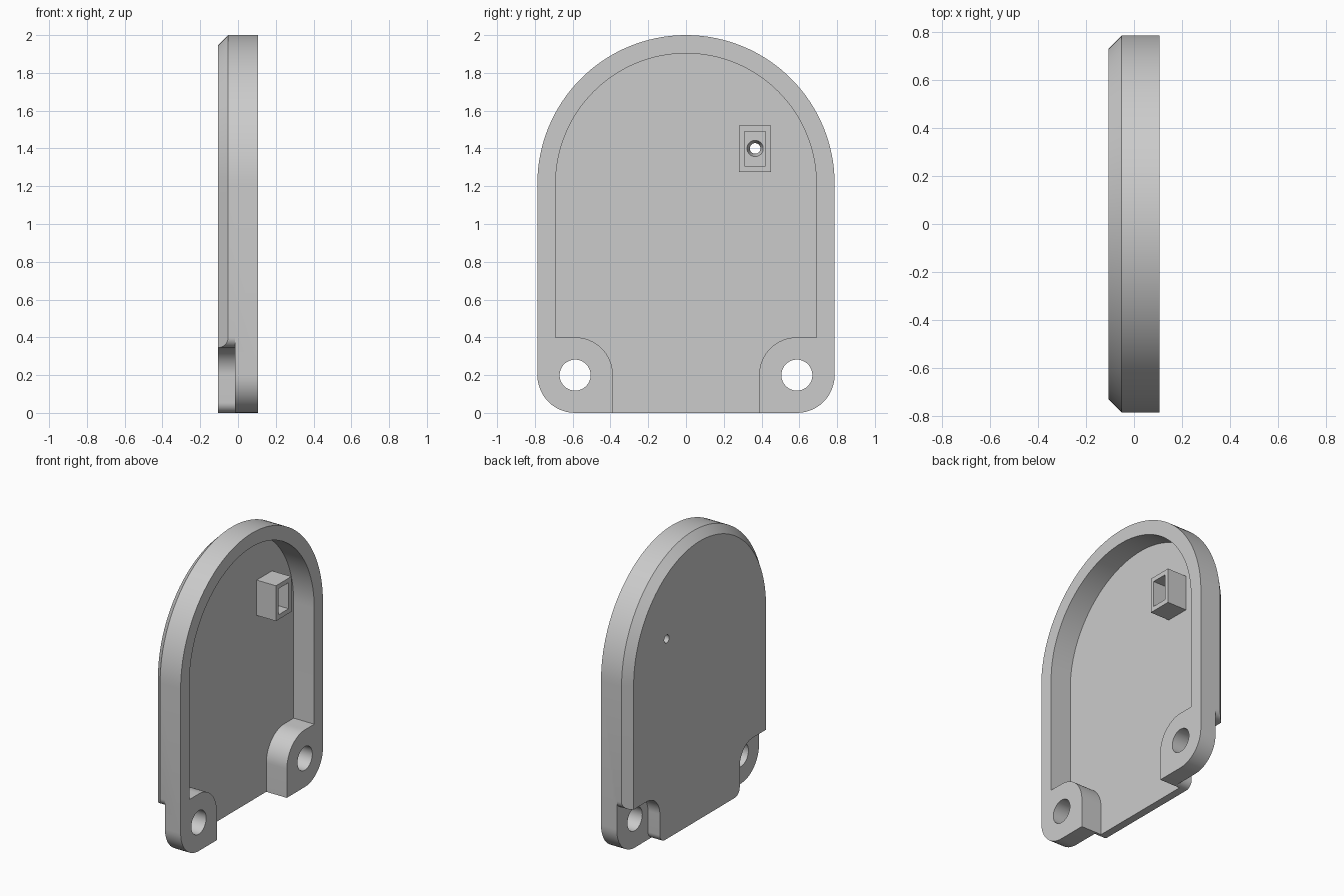
import bpy, bmesh
from math import sin, cos, pi

cube = bpy.data.objects.get("Cube")
if cube:
    bpy.data.objects.remove(cube, do_unlink=True)

# Main dimensions (thickness runs along x)
BACK, FRONT = -0.107, 0.107
WALL = 0.055
FLOOR = BACK + WALL
R = 0.787                  # arch radius
ARCH_Z = 2 - R             # arch centre height
RIM = 0.097
HOLE_Y, HOLE_Z = 0.587, 0.2

grey = bpy.data.materials.new("light grey")
grey.use_nodes = True
colour = (0.6, 0.6, 0.6, 1)
grey.diffuse_color = colour
grey.node_tree.nodes["Principled BSDF"].inputs["Base Color"].default_value = colour


def arc(cy, cz, ry, start, end, steps, rz=None):
    """Points of an arc in the y-z plane, angles in degrees."""
    rz = ry if rz is None else rz
    angles = [(start + (end - start) * i / steps) * pi / 180 for i in range(steps + 1)]
    return [(cy + ry * cos(a), cz + rz * sin(a)) for a in angles]


def loft(name, layers):
    """Solid through matching (x, outline) layers."""
    bm = bmesh.new()
    rings = [[bm.verts.new((x, y, z)) for y, z in outline] for x, outline in layers]
    for a, b in zip(rings, rings[1:]):
        for i in range(len(a)):
            j = (i + 1) % len(a)
            bm.faces.new((a[i], a[j], b[j], b[i]))
    bm.faces.new(rings[0])
    bm.faces.new(rings[-1])
    bmesh.ops.recalc_face_normals(bm, faces=bm.faces)
    mesh = bpy.data.meshes.new(name)
    bm.to_mesh(mesh)
    bm.free()
    mesh.materials.append(grey)
    obj = bpy.data.objects.new(name, mesh)
    bpy.context.collection.objects.link(obj)
    return obj


def prism(name, outline, x0, x1):
    return loft(name, [(x0, outline), (x1, outline)])


def rect(y0, y1, z0, z1):
    return [(y0, z0), (y1, z0), (y1, z1), (y0, z1)]


def activate(obj):
    bpy.ops.object.select_all(action='DESELECT')
    obj.select_set(True)
    bpy.context.view_layer.objects.active = obj


def cut(obj, cutter):
    """Subtract the cutter and discard it."""
    cutter.hide_render = True
    mod = obj.modifiers.new("cut", 'BOOLEAN')
    mod.operation = 'DIFFERENCE'
    mod.solver = 'EXACT'
    mod.object = cutter
    activate(obj)
    bpy.ops.object.modifier_apply(modifier=mod.name)
    bpy.data.objects.remove(cutter, do_unlink=True)


def mirrored(outline, side):
    return [(side * y, z) for y, z in outline]


def shell_outline(inset):
    """Arched plate with rounded lower corners; the bottom edge is not inset."""
    corner = 0.2 - inset
    return (arc(0, ARCH_Z, R - inset, 0, 180, 64)
            + arc(-HOLE_Y, HOLE_Z, corner, 180, 270, 12, 0.2)
            + arc(HOLE_Y, HOLE_Z, corner, 270, 360, 12, 0.2))


# Arched cover with a chamfered back edge
cover = loft("arched_cover", [(FRONT, shell_outline(0)),
                              (FLOOR, shell_outline(0)),
                              (BACK, shell_outline(WALL))])

# Open cavity that leaves the rim and two corner bosses
boss = arc(HOLE_Y, HOLE_Z, 0.2, 180, 90, 16)
cavity = (arc(0, ARCH_Z, R - RIM, 0, 180, 64)
          + [(-R + RIM, 0.4)] + mirrored(boss[::-1], -1)
          + [(-0.387, -0.1), (0.387, -0.1)] + boss + [(R - RIM, 0.4)])
cut(cover, prism("cavity_cutter", cavity, FLOOR, 0.3))

# Recesses behind the bosses, with flared ends, and the screw holes
recess = ([(0.9, -0.1), (0.387, -0.1)]
          + arc(0.387, WALL, WALL, -90, 0, 8)
          + arc(HOLE_Y, HOLE_Z, 0.2 - WALL, 180, 90, 16)
          + arc(R - WALL, 0.4, WALL, -90, 0, 8) + [(0.9, 0.4)])
for side in (-1, 1):
    cut(cover, prism("recess_cutter", mirrored(recess, side), -0.3, -0.015))
    hole = arc(side * HOLE_Y, HOLE_Z, 0.082, 0, 354, 59)
    cut(cover, prism("screw_hole_cutter", hole, -0.3, 0.3))

# Tapered pin hole through the floor
PIN_Y, PIN_Z = 0.366, 1.4
cut(cover, loft("pin_hole_cutter", [
    (x, arc(PIN_Y, PIN_Z, r, 0, 350, 35))
    for x, r in ((-0.2, 0.028), (BACK + 0.015, 0.028), (FLOOR, 0.043), (FLOOR + 0.02, 0.043))]))

# Rectangular socket around the pin hole
socket = prism("socket", rect(0.281, 0.451, 1.275, 1.522), FLOOR - 0.005, 0.097)
cut(socket, prism("socket_cutter", rect(0.309, 0.421, 1.308, 1.49), -0.3, 0.3))

for obj in (cover, socket):
    activate(obj)
    bpy.ops.object.shade_smooth_by_angle(angle=pi / 6)
